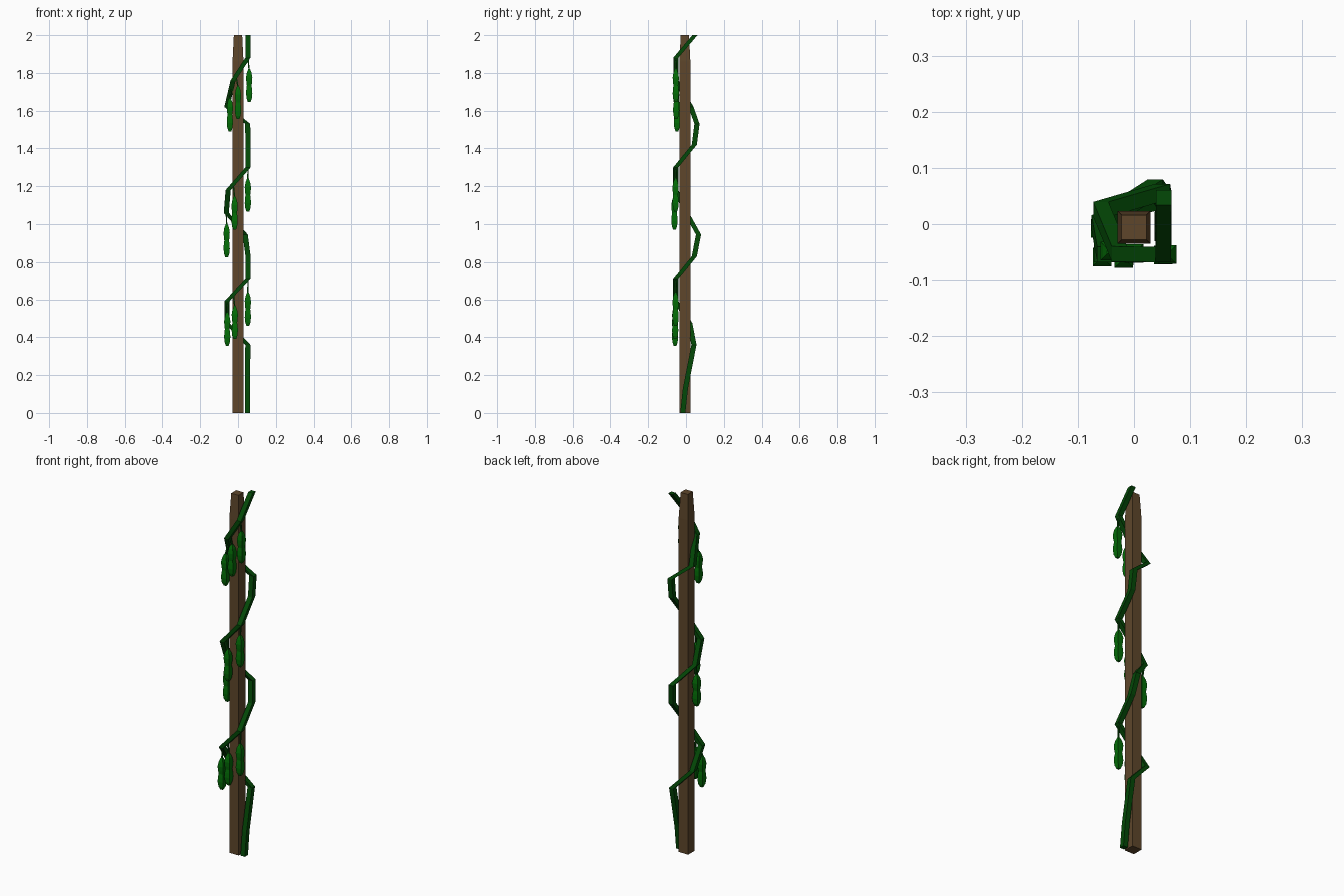
import bpy, bmesh


def material(name, rgb):
    m = bpy.data.materials.new(name)
    m.diffuse_color = (*rgb, 1)
    return m


BROWN = material("post brown", (0.112, 0.062, 0.024))
DARK = material("vine dark green", (0.001, 0.066, 0.002))
GREEN = material("pod green", (0.001, 0.150, 0.002))


def square_tube(name, rings, mat):
    """Capped tube through level square sections given as (x, y, z, half width)."""
    bm = bmesh.new()
    loops = [[bm.verts.new((x + sx * h, y + sy * h, z))
              for sx, sy in ((-1, -1), (1, -1), (1, 1), (-1, 1))] for x, y, z, h in rings]
    for a, b in zip(loops, loops[1:]):
        for i in range(4):
            j = (i + 1) % 4
            bm.faces.new((a[i], a[j], b[j], b[i]))
    bm.faces.new(loops[0][::-1])
    bm.faces.new(loops[-1])
    bmesh.ops.recalc_face_normals(bm, faces=bm.faces)
    me = bpy.data.meshes.new(name)
    bm.to_mesh(me)
    bm.free()
    me.materials.append(mat)
    ob = bpy.data.objects.new(name, me)
    bpy.context.collection.objects.link(ob)
    return ob


# square post with tapered top
square_tube("post", [(0, -0.006, 0, 0.029), (0, -0.006, 1.86, 0.029), (0, -0.006, 2.0, 0.022)], BROWN)

# vine winding up around the post
VINE = [
    (0.05, -0.017, 0.0), (0.05, -0.003, 0.13), (0.052, 0.042, 0.36),
    (-0.058, 0.020, 0.475), (-0.058, -0.054, 0.59), (0.053, -0.054, 0.71),
    (0.053, 0.044, 0.83), (0.038, 0.066, 0.945), (-0.062, 0.002, 1.06),
    (-0.052, -0.054, 1.18), (0.053, -0.054, 1.30), (0.053, 0.044, 1.42),
    (0.051, 0.058, 1.53), (-0.059, 0.026, 1.62), (-0.026, -0.053, 1.76),
    (0.052, -0.054, 1.88), (0.053, 0.047, 2.0)]
square_tube("vine", [(*p, 0.0135) for p in VINE], DARK)

# peanut-shaped hanging pods: x, y, bottom z, then the stem's anchor on the vine
PODS = [
    (0.059, -0.054, 1.645, 0.052, -0.054, 1.88),
    (0.000, -0.052, 1.555, -0.010, -0.053, 1.78),
    (-0.043, -0.048, 1.49, -0.035, -0.035, 1.72),
    (0.052, -0.055, 1.065, 0.053, -0.054, 1.30),
    (-0.018, -0.061, 0.97, -0.025, -0.054, 1.21),
    (-0.060, -0.008, 0.825, -0.062, 0.002, 1.06),
    (0.052, -0.055, 0.46, 0.053, -0.054, 0.71),
    (-0.017, -0.057, 0.39, -0.025, -0.054, 0.63),
    (-0.057, -0.058, 0.355, -0.058, -0.054, 0.59),
]
PROFILE = [(0, 0.007), (0.018, 0.0135), (0.045, 0.0165), (0.07, 0.015), (0.088, 0.0125),
           (0.106, 0.015), (0.13, 0.0165), (0.155, 0.0125), (0.175, 0.005)]
for k, (x, y, z, ax, ay, az) in enumerate(PODS, 1):
    square_tube(f"pod_{k}", [(x, y, z + h, r) for h, r in PROFILE], GREEN)
    square_tube(f"pod_stem_{k}", [(x, y, z + 0.17, 0.0035), (ax, ay, az, 0.0035)], DARK)
